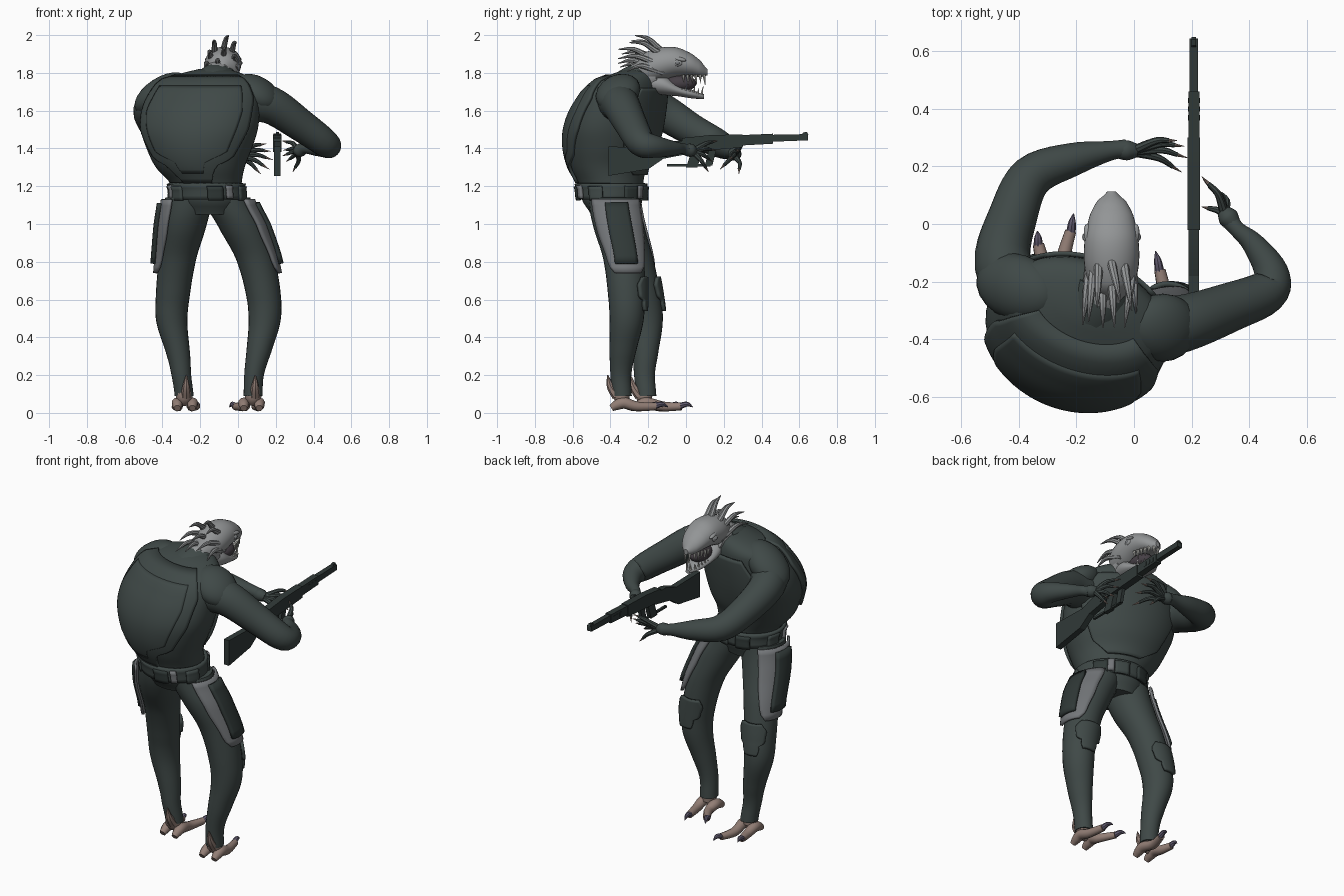
import bpy, bmesh, math
from math import sin, cos, radians, pi
from mathutils import Vector

if "Cube" in bpy.data.objects:
    bpy.data.objects.remove(bpy.data.objects["Cube"])

def material(name, r, g, b):
    m = bpy.data.materials.new(name)
    m.diffuse_color = (r, g, b, 1)
    m.use_nodes = True
    m.node_tree.nodes["Principled BSDF"].inputs["Base Color"].default_value = m.diffuse_color
    return m

SUIT = material("dark_green_suit", .05, .066, .063)
DARK = material("gun_black_green", .03, .041, .039)
PLATE = material("armour_grey", .175, .185, .195)
SKIN = material("pale_grey_skin", .29, .3, .305)
TAN = material("tan_toe", .29, .21, .18)
CLAW = material("violet_claw", .12, .105, .16)
TOOTH = material("tooth_ivory", .6, .6, .56)
MOUTH = material("mouth_dark", .06, .05, .06)

def finish(name, bm, mat, thick=0, angle=38):
    bmesh.ops.recalc_face_normals(bm, faces=bm.faces)
    me = bpy.data.meshes.new(name)
    bm.to_mesh(me)
    bm.free()
    me.polygons.foreach_set("use_smooth", [True] * len(me.polygons))
    me.set_sharp_from_angle(angle=radians(angle))
    me.materials.append(mat)
    ob = bpy.data.objects.new(name, me)
    bpy.context.collection.objects.link(ob)
    if thick:
        s = ob.modifiers.new("thickness", 'SOLIDIFY')
        s.thickness, s.offset = thick, 0
    return ob

def skin_rings(name, rings, mat, closed=True, thick=0):
    bm = bmesh.new()
    vs = [[bm.verts.new(p) for p in r] for r in rings]
    n = len(vs[0])
    for a, b in zip(vs, vs[1:]):
        for i in range(n if closed else n - 1):
            j = (i + 1) % n
            bm.faces.new((a[i], a[j], b[j], b[i]))
    if closed and not thick:
        bm.faces.new(vs[0])
        bm.faces.new(vs[-1])
    return finish(name, bm, mat, thick)

def spline(rows, i, u):
    k = lambda j: rows[max(0, min(len(rows) - 1, j))]
    return [.5 * (2*b + (c-a)*u + (2*a-5*b+4*c-d)*u*u + (3*b-a-3*c+d)*u**3)
            for a, b, c, d in zip(k(i-1), k(i), k(i+1), k(i+2))]

def at(rows, t):
    """Smoothly interpolated row, keyed by its first column."""
    for i in range(len(rows) - 1):
        a, b = rows[i][0], rows[i+1][0]
        if min(a, b) - 1e-6 <= t <= max(a, b) + 1e-6:
            return spline([r[1:] for r in rows], i, (t - a) / (b - a))
    return rows[-1][1:] if abs(t-rows[-1][0]) < abs(t-rows[0][0]) else rows[0][1:]

def tube(name, pts, mat, sides=14, steps=5):
    """Tapered tube through (x, y, z, radius) points."""
    s = [spline(pts, i, k / steps) for i in range(len(pts)-1) for k in range(steps)] + [pts[-1]]
    c = [Vector(p[:3]) for p in s]
    rings, nx = [], None
    for i, p in enumerate(s):
        t = (c[min(i+1, len(c)-1)] - c[max(i-1, 0)]).normalized()
        nx = t.orthogonal() if nx is None else nx - t * nx.dot(t)
        nx.normalize()
        ny, r = t.cross(nx), max(p[3], .001)
        rings.append([c[i] + r*(cos(a)*nx + sin(a)*ny)
                      for a in (2*pi*k/sides for k in range(sides))])
    return skin_rings(name, rings, mat)

def shell(name, f, t0, t1, mat, mid=None, widths=None, off=0, nt=24, na=32, thick=0):
    """Surface f(angle, t, offset): full loop, or a plate with half-widths keyed by t."""
    rings = []
    for k in range(nt + 1):
        t = t0 + (t1 - t0) * k / nt
        if widths:
            for (ta, wa), (tb, wb) in zip(widths, widths[1:]):
                if ta - 1e-6 <= t <= tb + 1e-6:
                    w = wa + (wb - wa) * (t - ta) / (tb - ta)
            angs = [radians(mid - w + 2*w*i/(na-1)) for i in range(na)]
        else:
            angs = [2*pi*i/na for i in range(na)]
        rings.append([f(a, t, off) for a in angs])
    return skin_rings(name, rings, mat, not widths, thick)

def ball(name, c, r, mat, rot=(0, 0, 0)):
    bm = bmesh.new()
    bmesh.ops.create_uvsphere(bm, u_segments=20, v_segments=12, radius=1)
    ob = finish(name, bm, mat)
    ob.location, ob.scale = c, r
    ob.rotation_euler = [radians(a) for a in rot]
    return ob

def prism(name, yz, x, half, mat):
    bm = bmesh.new()
    f = bm.faces.new([bm.verts.new((x - half, y, z)) for y, z in yz])
    g = bmesh.ops.extrude_face_region(bm, geom=[f])['geom']
    bmesh.ops.translate(bm, vec=(2*half, 0, 0), verts=[v for v in g if isinstance(v, bmesh.types.BMVert)])
    return finish(name, bm, mat, angle=20)

# Torso: twisted hunched barrel, rows of (z, cx, cy, rx, ry)
TORSO = [(1.05, -.16, -.38, .15, .12), (1.12, -.16, -.39, .18, .155), (1.2, -.165, -.395, .185, .165),
         (1.3, -.2, -.41, .24, .195), (1.4, -.205, -.4, .285, .228), (1.5, -.205, -.385, .318, .238),
         (1.6, -.195, -.36, .32, .228), (1.7, -.175, -.325, .3, .2), (1.76, -.165, -.295, .265, .165),
         (1.8, -.14, -.26, .16, .11), (1.82, -.13, -.25, .08, .07)]
YAW = radians(-20)

def torso(a, z, off):
    cx, cy, rx, ry = at(TORSO, z)
    x, y = (rx + off) * cos(a), (ry + off) * sin(a)
    return Vector((cx + x*cos(YAW) - y*sin(YAW), cy + x*sin(YAW) + y*cos(YAW), z))

shell("torso", torso, 1.05, 1.82, SUIT, nt=36, na=40)
shell("back_shell", torso, 1.22, 1.785, SUIT, -85, [(1.2, 20), (1.26, 26), (1.31, 32), (1.35, 52), (1.5, 64),
      (1.66, 68), (1.79, 55)], .008, thick=.016)
shell("back_ridge", torso, 1.27, 1.73, SUIT, -85, [(1.27, 14), (1.33, 18), (1.38, 42), (1.6, 52), (1.73, 48)], .014, thick=.01)
shell("chest_plate", torso, 1.26, 1.72, SUIT, 90, [(1.26, 25), (1.34, 45), (1.55, 55), (1.72, 40)], .008, thick=.016)
shell("belt", torso, 1.13, 1.215, SUIT, off=.014, nt=4, thick=.018)
for i, a in enumerate((-125, -60, -5, 55, 90, 130, 185)):
    shell("belt_pouch_%d" % i, torso, 1.125, 1.2, DARK if i % 2 else SUIT, a, [(1.1, 12), (1.23, 12)], .024, 4, 6, .018)
for i, a in enumerate((-140, -38, 72)):
    shell("belt_clip_%d" % i, torso, 1.135, 1.205, PLATE, a, [(1.1, 5), (1.23, 5)], .03, 4, 4, .018)

# Legs: rows of (z, x, y, radius)
LEGS = {"right": [(1.14, -.06, -.385, .125), (1.0, .01, -.365, .122), (.82, .09, -.33, .103), (.62, .135, -.315, .092),
                  (.48, .14, -.315, .084), (.32, .11, -.335, .066), (.2, .085, -.345, .052), (.09, .08, -.34, .05)],
        "left": [(1.14, -.26, -.38, .125), (1.0, -.285, -.35, .12), (.82, -.32, -.28, .1), (.62, -.345, -.23, .09),
                 (.48, -.35, -.21, .082), (.3, -.315, -.215, .062), (.2, -.3, -.22, .052), (.09, -.285, -.21, .05)]}
for side, rows in LEGS.items():
    def leg(a, z, off, rows=rows):
        x, y, r = at(rows, z)
        return Vector((x + (r+off)*cos(a), y + (r*1.06+off)*sin(a), z))
    out = 0 if side == "right" else 180
    sg = 1 if side == "right" else -1
    shell(side + "_leg", leg, .09, 1.14, SUIT, nt=36, na=24)
    shell(side + "_thigh_plate", leg, .74, 1.13, PLATE, out + 8*sg, [(.73, 30), (.78, 50), (.92, 58), (1.14, 58)], .016, 12, 12, .014)
    shell(side + "_thigh_pouch", leg, .79, 1.11, DARK, out + 5*sg, [(.7, 26), (1.2, 20)], .03, 8, 8, .024)
    shell(side + "_knee_pad", leg, .54, .72, SUIT, 90 - 5*sg, [(.53, 20), (.57, 28), (.6, 28), (.61, 45), (.68, 50), (.72, 34)], .01, 16, 12, .018)

# Feet: two clawed toes and a rear spur each
def toe(name, pts, tip):
    tube(name, pts, TAN, 10)
    x, y, z, r = pts[-1]
    tx, ty = tip
    tube(name + "_claw", [(x, y - .012, z, r*.85), ((x+tx)/2, (y+ty)/2, z + .012, r*.65), (tx, ty, z - .003, .002)], CLAW, 8)

for side, a, toes in (("left", (-.285, -.225), (((-.318, -.14), (-.332, -.07), (-.335, -.025)), ((-.245, -.12), (-.22, -.025), (-.21, .035)))),
                      ("right", (.08, -.345), (((.11, -.26), (.09, -.16), (.075, -.095)), ((.035, -.27), (-.015, -.18), (-.045, -.125))))):
    x, y = a
    for i, (m, e, tip) in enumerate(toes):
        hx = x + (m[0] - x) * 1.1
        toe("%s_toe_%d" % (side, i), [(hx, y - .05, .025, .018), (hx, y - .02, .042, .027), (hx, y + .02, .052, .03),
            (*m, .034, .026), (*e, .034, .02)], tip)
    tube(side + "_ankle", [(x, y, .13, .04), (x, y + .005, .085, .045), (x, y + .02, .05, .03)], TAN, 12)
    tube(side + "_heel_spur", [(x + .01, y - .02, .09, .028), (x + .01, y - .055, .14, .02), (x + .012, y - .07, .2, .003)], TAN, 8)

# Arms, shoulder pads and hands
tube("left_arm", [(-.36, -.28, 1.63, .12), (-.455, -.14, 1.6, .1), (-.42, .03, 1.5, .085), (-.355, .165, 1.43, .075),
                  (-.21, .225, 1.4, .058), (-.08, .255, 1.38, .034), (-.03, .26, 1.37, .034)], SUIT, 20)
tube("right_arm", [(.02, -.37, 1.65, .115), (.17, -.345, 1.63, .1), (.33, -.29, 1.525, .086), (.46, -.235, 1.43, .075),
                   (.475, -.165, 1.41, .06), (.415, -.07, 1.4, .04), (.36, -.02, 1.4, .028), (.335, .01, 1.39, .032)], SUIT, 20)
ball("left_shoulder_pad", (-.405, -.22, 1.69), (.165, .115, .085), SUIT, (8, -32, -18))
ball("right_shoulder_pad", (.1, -.36, 1.695), (.135, .12, .082), SUIT, (8, 32, -18))

def hand(side, palm0, palm1, tips, lift):
    a, b = Vector(palm0), Vector(palm1)
    tube(side + "_palm", [(*a, .028), (*((a+b)/2), .036), (*b, .024)], SUIT, 12)
    for i, t in enumerate(tips):
        t = Vector(t)
        base = a.lerp(b, .75) + (t - b) * .1
        mid = base.lerp(t, .5) + Vector(lift)
        tube("%s_finger_%d" % (side, i), [(*base, .016), (*mid, .012), (*mid.lerp(t, .6), .008)], SUIT, 8)
        tube("%s_fingernail_%d" % (side, i), [(*mid.lerp(t, .5), .008), (*t, .001)], TAN, 8)

hand("left", (-.06, .257, 1.375), (.01, .255, 1.365), [(.15, .29, 1.425), (.175, .27, 1.385), (.185, .23, 1.34),
     (.165, .18, 1.29), (.12, .28, 1.265)], (0, .015, .014))
hand("right", (.345, 0, 1.395), (.31, .045, 1.385), [(.235, .165, 1.44), (.24, .155, 1.39), (.255, .14, 1.33),
     (.29, .12, 1.275), (.235, .06, 1.36)], (.018, 0, .01))

# Rifle pointing forward
GX = .208
prism("gun_stock", [(-.41, 1.41), (-.41, 1.255), (-.2, 1.29), (-.12, 1.345), (.03, 1.375), (.03, 1.44), (-.08, 1.44), (-.18, 1.405)], GX, .018, DARK)
prism("gun_receiver", [(-.02, 1.38), (.3, 1.405), (.3, 1.475), (.12, 1.47), (-.02, 1.455)], GX, .022, DARK)
prism("gun_handguard", [(.28, 1.415), (.46, 1.425), (.46, 1.478), (.28, 1.47)], GX, .019, DARK)
prism("gun_grip", [(.03, 1.385), (.09, 1.39), (.06, 1.3), (.0, 1.3)], GX, .013, DARK)
prism("gun_magazine", [(.12, 1.39), (.16, 1.39), (.14, 1.31), (.1, 1.31)], GX, .01, DARK)
prism("gun_guard_bar", [(-.1, 1.305), (.13, 1.305), (.13, 1.316), (-.1, 1.318)], GX, .007, DARK)
prism("gun_barrel", [(.44, 1.435), (.645, 1.443), (.645, 1.476), (.44, 1.472)], GX, .015, DARK)
prism("gun_front_sight", [(.61, 1.47), (.65, 1.47), (.64, 1.488), (.62, 1.484)], GX, .008, DARK)
for i in range(3):
    prism("gun_slot_%d" % i, [(y, z) for y, z in ((.36+i*.03, 1.435), (.378+i*.03, 1.435), (.378+i*.03, 1.46), (.36+i*.03, 1.46))], GX, .021, DARK)

# Head: skull and jaw rows of (y, z, rx, rz)
HX = -.078
SKULL = [(-.27, 1.81, .03, .035), (-.22, 1.825, .075, .08), (-.14, 1.845, .095, .088), (-.05, 1.857, .093, .078),
         (.03, 1.842, .076, .06), (.08, 1.82, .05, .042), (.113, 1.803, .014, .016)]
JAW = [(-.22, 1.75, .05, .05), (-.12, 1.735, .075, .052), (-.04, 1.706, .068, .03), (.04, 1.686, .048, .022), (.095, 1.675, .014, .012)]

def oval(rows):
    def f(a, y, off):
        z, rx, rz = at(rows, y)
        return Vector((HX + (rx+off)*cos(a), y, z + (rz+off)*sin(a)))
    return f

shell("skull", oval(SKULL), -.27, .113, SKIN)
shell("jaw", oval(JAW), -.22, .095, SKIN, nt=16, na=24)
tube("neck", [(-.13, -.31, 1.7, .1), (-.11, -.24, 1.76, .095), (-.085, -.15, 1.8, .08)], SKIN, 20)
tube("collar", [(-.15, -.34, 1.66, .13), (-.12, -.26, 1.72, .125), (-.1, -.19, 1.75, .112)], SUIT, 20)
ball("mouth_lining", (HX, -.03, 1.745), (.058, .085, .045), MOUTH)
for s in (-1, 1):
    ball("brow_ridge", (HX + s*.077, -.04, 1.874), (.018, .042, .012), SKIN, (-12, 0, -12*s))
    ball("eye_socket", (HX + s*.084, -.045, 1.852), (.014, .026, .018), SKIN)
    ball("eye", (HX + s*.092, -.045, 1.852), (.01, .014, .01), PLATE)
    for i in range(6):
        y = .095 - i * .022
        w = s * (.014 + .05 * (i / 5) ** .6)
        tube("upper_tooth", [(HX + w, y, 1.79, .009), (HX + w, y + .006, 1.735 + .01*(i % 2), .001)], TOOTH, 6, 1)
        y -= .012
        tube("lower_tooth", [(HX + w*.85, y, 1.685 + i*.004, .007), (HX + w*.9, y + .008, 1.73 - .01*(i % 2), .001)], TOOTH, 6, 1)

# Swept-back head spines: (dx, base y, base z, tip dx, tip y, tip z)
SPINES = [(0, -.13, 1.92, .03, -.27, 1.998), (-.045, -.15, 1.91, -.05, -.29, 1.97), (.045, -.15, 1.91, .07, -.3, 1.96),
          (0, -.19, 1.88, .01, -.36, 1.925), (-.065, -.17, 1.88, -.08, -.34, 1.9), (.07, -.18, 1.86, .045, -.36, 1.875),
          (-.03, -.21, 1.84, -.03, -.36, 1.85), (-.08, -.18, 1.83, -.1, -.35, 1.83), (.075, -.18, 1.82, .085, -.31, 1.81)]
for i, (bx, by, bz, tx, ty, tz) in enumerate(SPINES):
    tube("head_spine_%d" % i, [(HX+bx*.9, by + .06, bz - .02, .016), (HX+bx, by, bz, .016),
         (HX+(bx+tx)/2, (by+ty)/2, (bz+tz)/2 + .022, .012), (HX+tx, ty, tz, .002)], SKIN, 8)
